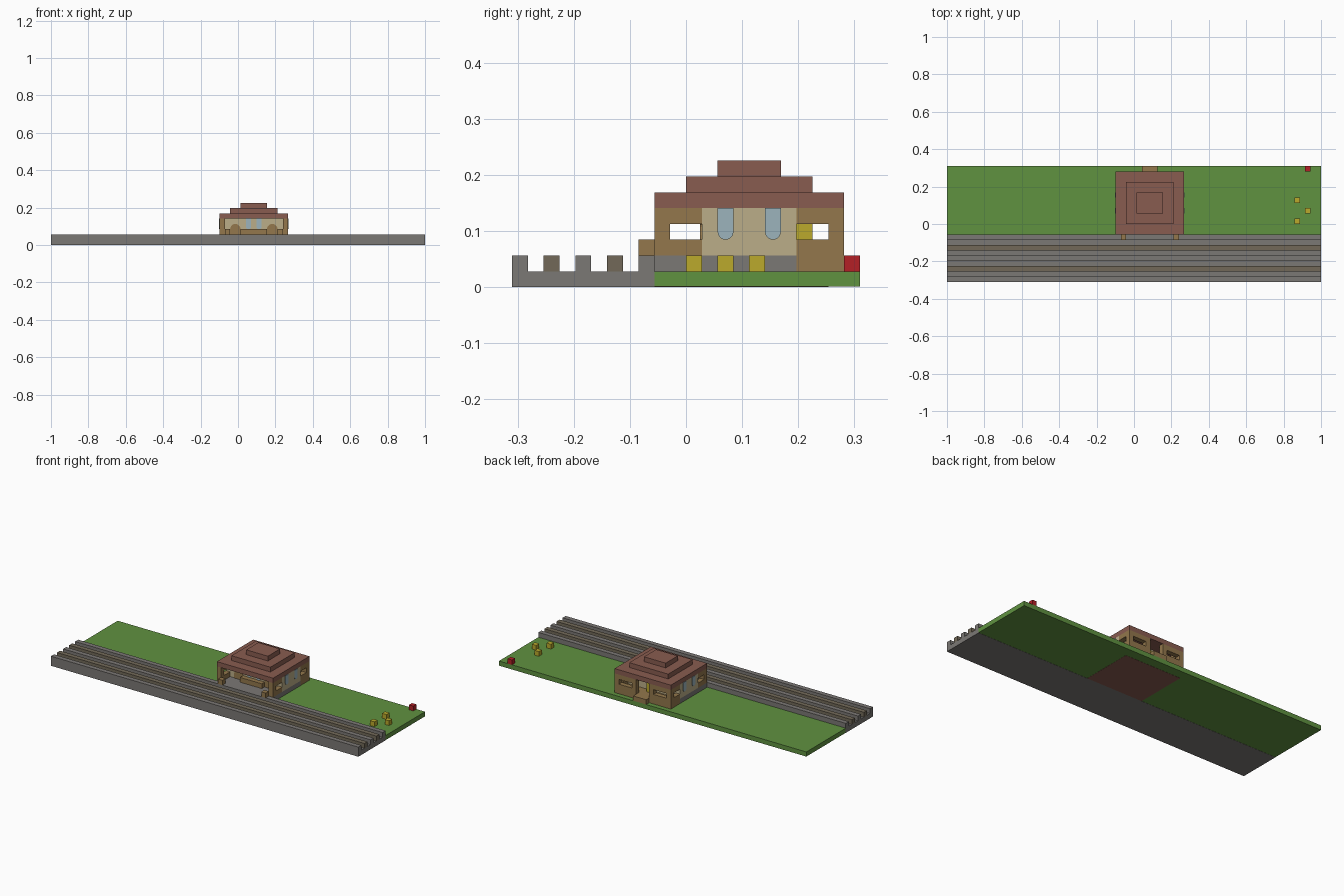
import bpy, bmesh, math
from mathutils import Matrix, Vector

if "Cube" in bpy.data.objects:
    bpy.data.objects.remove(bpy.data.objects["Cube"])

U = 2 / 71          # one building block
CX = 3              # house centre line, in blocks
HALF = 6.5          # half the house width, in blocks
PLATE = 0.1         # thickness of painted plates, in blocks


def material(name, r, g, b):
    def linear(c):
        c /= 255
        return c / 12.92 if c < 0.04 else ((c + 0.055) / 1.055) ** 2.4
    m = bpy.data.materials.new(name)
    color = (linear(r), linear(g), linear(b), 1)
    m.diffuse_color = color
    m.use_nodes = True
    m.node_tree.nodes["Principled BSDF"].inputs["Base Color"].default_value = color
    return m


GRASS = material("grass green", 96, 146, 64)
STONE = material("stone gray", 123, 120, 117)
TIE = material("weathered brown gray", 114, 105, 88)
ROOF = material("roof red brown", 137, 92, 80)
WOOD = material("wood brown", 147, 119, 76)
PLASTER = material("plaster tan", 187, 173, 136)
GLASS = material("window blue", 156, 180, 188)
YELLOW = material("yellow", 187, 170, 44)
RED = material("red", 180, 32, 38)


def finish(name, bm, mat):
    mesh = bpy.data.meshes.new(name)
    bmesh.ops.recalc_face_normals(bm, faces=bm.faces)
    bm.to_mesh(mesh)
    bm.free()
    mesh.materials.append(mat)
    obj = bpy.data.objects.new(name, mesh)
    bpy.context.collection.objects.link(obj)
    return obj


def blocks(name, mat, *boxes):
    """One object from boxes given as (x range, y range, z range) in blocks."""
    bm = bmesh.new()
    for spans in boxes:
        low, high = (Vector(s) * U for s in zip(*spans))
        size = Matrix.Diagonal((high - low).to_4d())
        bmesh.ops.create_cube(bm, size=1, matrix=Matrix.Translation((low + high) / 2) @ size)
    return finish(name, bm, mat)


def arched_plate(name, mat, center, width, height, turn, arch_up):
    """Thin upright panel with one rounded end; its base middle is at center."""
    r = width / 2
    arc = [(r * math.cos(a), height - r + r * math.sin(a))
           for a in (math.pi * i / 10 for i in range(11))]
    outline = [(-r, 0), (r, 0)] + arc
    bm = bmesh.new()
    verts = [bm.verts.new((x, 0, z if arch_up else height - z)) for x, z in outline]
    face = bm.faces.new(verts)
    made = bmesh.ops.extrude_face_region(bm, geom=[face])["geom"]
    bmesh.ops.translate(bm, vec=(0, -PLATE, 0),
                        verts=[v for v in made if isinstance(v, bmesh.types.BMVert)])
    bm.transform(Matrix.Scale(U, 4) @ Matrix.Translation(center) @ Matrix.Rotation(turn, 4, 'Z'))
    return finish(name, bm, mat)


def across(a, b, side):
    """X range from a to b blocks away from the house centre line."""
    return tuple(sorted((CX + side * a, CX + side * b)))


HOUSE_X = (CX - HALF, CX + HALF)
FULL_X = (-35.5, 35.5)

# Ground and track bed
blocks("lawn", GRASS, (FULL_X, (-2, 11), (0.03, 1)))
blocks("track_bed", STONE, (FULL_X, (-11, -2), (0, 1)))
blocks("house_foundation", ROOF, (HOUSE_X, (-2, 9), (0, 0.9)))

# Rails, sleepers and the platform edge
for i, mat in enumerate((STONE, TIE, STONE, TIE, STONE)):
    y = -11 + 2 * i
    name = "platform_edge" if i == 4 else "rail" if mat == STONE else "wooden_rail"
    blocks(name, mat, (FULL_X, (y, y + 1), (1, 2)))

# House floor, room and stepped roof
blocks("house_floor", STONE, (HOUSE_X, (-2, 7), (1, 2)))
blocks("back_room_floor", WOOD, (HOUSE_X, (7, 10), (1, 2)))
blocks("inner_room", PLASTER, (HOUSE_X, (1, 7), (2, 5)))
for i in range(3):
    h = HALF - 2 * i
    blocks("roof_tier", ROOF, ((CX - h, CX + h), (2 * i - 2, 10 - 2 * i), (5 + i, 6 + i)))

for side in (-1, 1):
    wall_x = across(HALF - 1, HALF, side)
    turn = side * math.pi / 2

    # Porch side wall with an opening behind the corner pillar
    blocks("porch_side_wall", WOOD,
           (wall_x, (-2, -1), (2, 5)),
           (wall_x, (-1, 1), (2, 3)),
           (wall_x, (-1, 1), (4, 5)))

    # Back room side wall with its opening
    blocks("back_side_wall", WOOD,
           (wall_x, (7, 9), (2, 3)),
           (wall_x, (7, 9), (4, 5)),
           (wall_x, (9, 10), (2, 5)))

    # Rear wall half: window opening between the corner and the doorway
    blocks("rear_wall", WOOD,
           (across(1.5, 2.5, side), (9, 10), (2, 5)),
           (across(2.5, 5.5, side), (9, 10), (2, 3)),
           (across(2.5, 5.5, side), (9, 10), (4, 5)))

    # Short posts on the platform edge
    blocks("platform_post", WOOD, (across(4.5, 5.5, side), (-3, -2), (2, 3)))

    # Arched doors and windows on the room
    arched_plate("front_door", WOOD, (CX + 3.5 * side, 1, 2), 2, 2, 0, True)
    arched_plate("front_window", GLASS, (CX + side, 1, 3), 1, 2, 0, False)
    for y in (2.5, 5.5):
        arched_plate("side_window", GLASS, (CX + HALF * side, y, 3), 1, 2, turn, False)

# Porch bench, rear step and the lamp inside the rear doorway
blocks("bench", WOOD, ((CX - 2.5, CX + 2.5), (0, 1), (2, 3)))
blocks("rear_step", WOOD, ((CX - 1.5, CX + 1.5), (10, 11), (1, 2)))
blocks("doorway_lamp", YELLOW, ((CX - 0.5, CX + 0.5), (7, 8), (2, 4)))

# Flowers on the lawn
for x, y, mat in ((30.5, 0, YELLOW), (32.5, 2, YELLOW), (30.5, 4, YELLOW), (32.5, 10, RED)):
    blocks("flower", mat, ((x, x + 1), (y, y + 1), (1, 2)))
